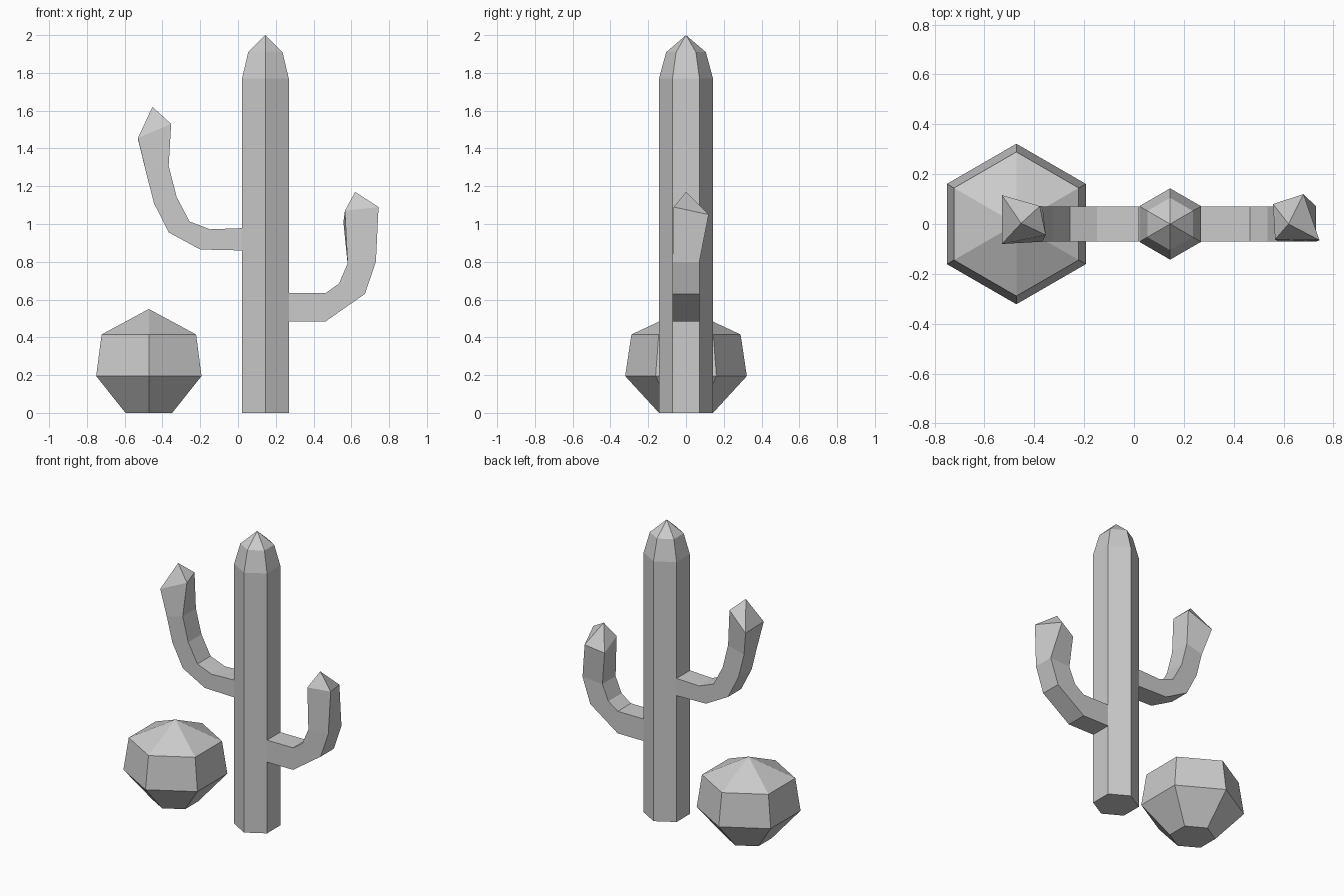
import bpy, bmesh
from math import cos, sin, pi

if "Cube" in bpy.data.objects:
    bpy.data.objects.remove(bpy.data.objects["Cube"])


def loft(name, rings, tip, cap_start=True):
    """Skin a list of equal-sized rings and close the end with a point."""
    bm = bmesh.new()
    loops = [[bm.verts.new(p) for p in ring] for ring in rings]
    n = len(loops[0])
    for a, b in zip(loops, loops[1:]):
        for i in range(n):
            j = (i + 1) % n
            bm.faces.new((a[i], a[j], b[j], b[i]))
    apex = bm.verts.new(tip)
    for i in range(n):
        bm.faces.new((loops[-1][i], loops[-1][(i + 1) % n], apex))
    base = bm.faces.new(loops[0][::-1])
    bmesh.ops.recalc_face_normals(bm, faces=bm.faces)
    if not cap_start:
        bmesh.ops.delete(bm, geom=[base], context='FACES_ONLY')
    mesh = bpy.data.meshes.new(name)
    bm.to_mesh(mesh)
    bm.free()
    obj = bpy.data.objects.new(name, mesh)
    bpy.context.collection.objects.link(obj)
    return obj


def hex_body(name, x, profile, top):
    """Six-sided upright body from (radius, height) pairs."""
    rings = [[(x + r * cos(pi / 6 + k * pi / 3), r * sin(pi / 6 + k * pi / 3), z)
              for k in range(6)] for r, z in profile]
    return loft(name, rings, (x, 0, top))


def arm(name, sections, end_ring, tip, half=0.071):
    """Square arm from (outer xz, inner xz) pairs, ending in a twisted bud."""
    rings = [[(ox, -half, oz), (ox, half, oz), (ix, half, iz), (ix, -half, iz)]
             for (ox, oz), (ix, iz) in sections]
    return loft(name, rings + [end_ring], tip, cap_start=False)


# Tall trunk and squat round cactus
hex_body("trunk", 0.145, [(0.143, 0), (0.143, 1.77), (0.105, 1.91)], 2.0)
hex_body("round_cactus", -0.472,
         [(0.143, 0), (0.322, 0.195), (0.289, 0.415)], 0.55)

# Lower right arm
arm("right_arm",
    [((0.269, 0.485), (0.269, 0.635)), ((0.465, 0.485), (0.465, 0.635)),
     ((0.672, 0.63), (0.535, 0.685)), ((0.73, 0.80), (0.58, 0.79))],
    [(0.744, -0.065, 1.09), (0.68, 0.12, 1.05),
     (0.558, 0.08, 1.01), (0.566, -0.062, 1.07)],
    (0.62, 0, 1.17))

# Upper left arm
arm("left_arm",
    [((0.021, 0.86), (0.021, 0.978)), ((-0.20, 0.865), (-0.148, 0.972)),
     ((-0.366, 0.955), (-0.256, 1.013)), ((-0.445, 1.11), (-0.325, 1.143)),
     ((-0.487, 1.275), (-0.367, 1.308))],
    [(-0.53, -0.08, 1.455), (-0.53, 0.116, 1.45),
     (-0.378, 0.072, 1.55), (-0.354, -0.044, 1.53)],
    (-0.453, 0.003, 1.62))
